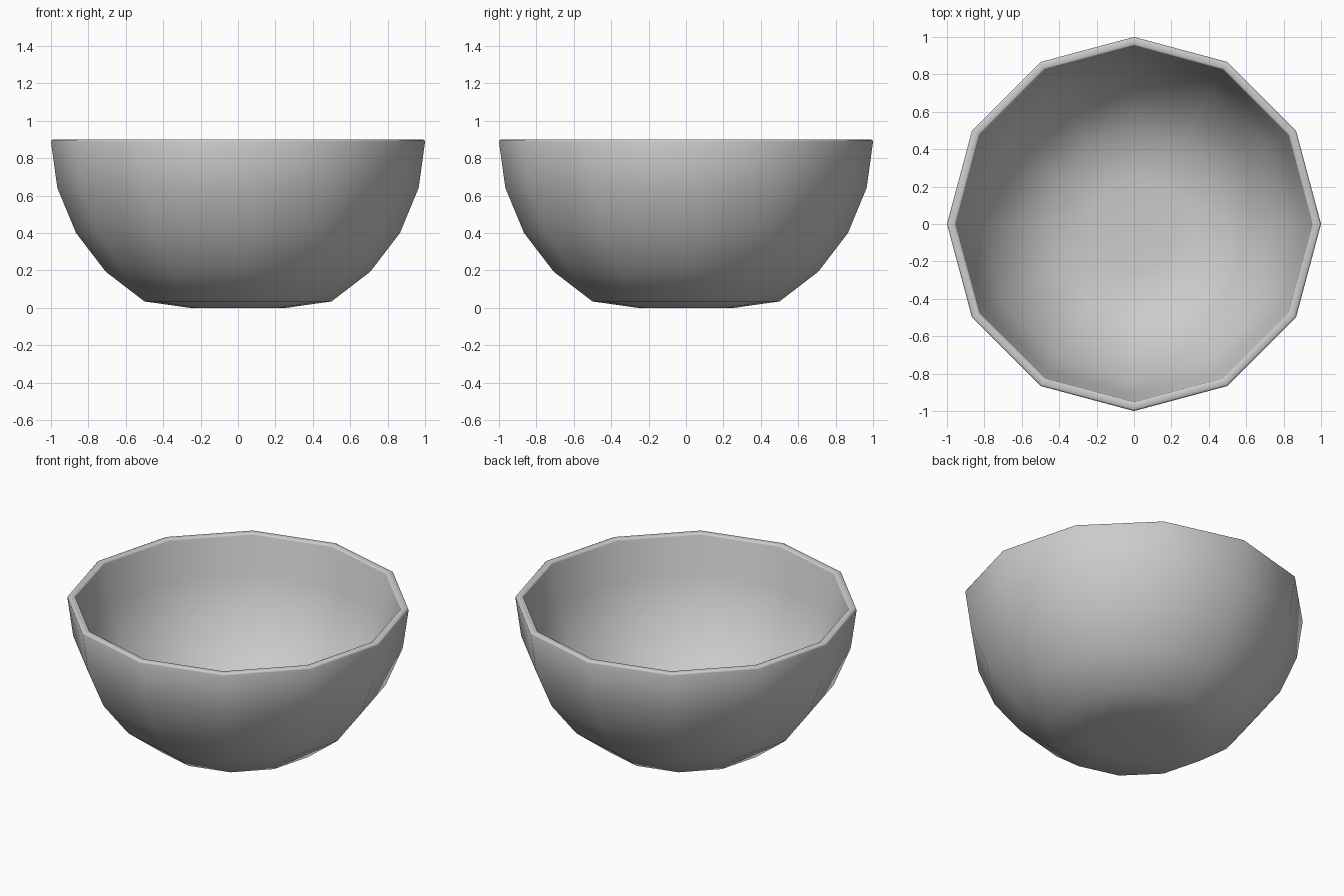
import bpy, bmesh
from math import sin, cos, radians, pi

if "Cube" in bpy.data.objects:
    bpy.data.objects.remove(bpy.data.objects["Cube"])

SIDES = 12
CENTRE_Z = 0.9


def arc(radius, floor):
    """Half-dome profile, bottom to just below the rim, flattened at the floor."""
    return [(radius * sin(radians(a)), max(floor, CENTRE_Z - radius * cos(radians(a))))
            for a in range(15, 90, 15)]


# Outer wall, softened rim, inner wall
outer = arc(1.0, 0.003)
outer[0] = (outer[0][0], 0.0)
rim = [(1.0, 0.888), (0.997, 0.896), (0.989, 0.9),
       (0.963, 0.9), (0.955, 0.896), (0.952, 0.888)]
inner = arc(0.95, 0.05)[::-1]
profile = outer + rim + inner

# Lathe the profile around z
bm = bmesh.new()
rings = [[bm.verts.new((r * cos(2 * pi * i / SIDES), r * sin(2 * pi * i / SIDES), z))
          for i in range(SIDES)] for r, z in profile]
for a, b in zip(rings, rings[1:]):
    for i in range(SIDES):
        j = (i + 1) % SIDES
        bm.faces.new((a[i], a[j], b[j], b[i]))

# Flat discs under and inside the bowl
bm.faces.new(rings[0][::-1])
bm.faces.new(rings[-1])
bmesh.ops.recalc_face_normals(bm, faces=bm.faces)

mesh = bpy.data.meshes.new("bowl")
bm.to_mesh(mesh)
bm.free()
bowl = bpy.data.objects.new("bowl", mesh)
bpy.context.collection.objects.link(bowl)

# Smooth shading
bpy.context.view_layer.objects.active = bowl
bowl.select_set(True)
bpy.ops.object.shade_smooth_by_angle(angle=radians(50))
